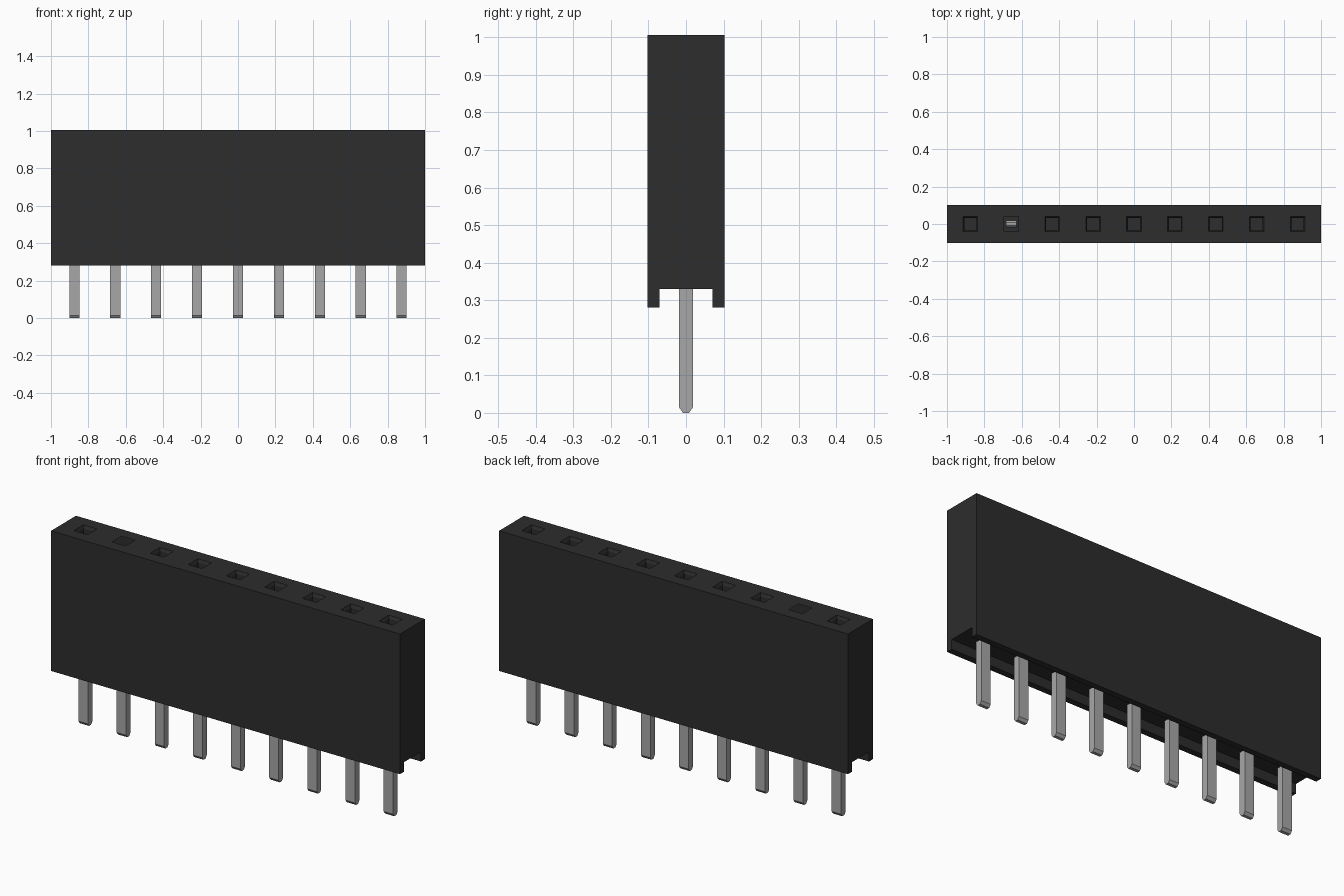
import bpy, bmesh
from mathutils import Vector

cube = bpy.data.objects.get("Cube")
if cube:
    bpy.data.objects.remove(cube, do_unlink=True)

PITCH, COUNT = 0.2187, 9
OPEN_SLOT = 1            # socket that opens straight onto its contact
TOP, HALF = 1.006, 0.039
CENTRES = [(i - (COUNT - 1) / 2) * PITCH for i in range(COUNT)]


def material(name, value):
    mat = bpy.data.materials.new(name)
    mat.use_nodes = True
    colour = (value, value, value, 1)
    mat.diffuse_color = colour
    mat.node_tree.nodes["Principled BSDF"].inputs["Base Color"].default_value = colour
    return mat


def finish(bm, name, mat):
    mesh = bpy.data.meshes.new(name)
    bm.to_mesh(mesh)
    bm.free()
    mesh.materials.append(mat)
    obj = bpy.data.objects.new(name, mesh)
    bpy.context.collection.objects.link(obj)
    return obj


def extruded(profile, half_width):
    """Extrude a (y, z) outline symmetrically along x."""
    bm = bmesh.new()
    face = bm.faces.new([bm.verts.new((-half_width, y, z)) for y, z in profile])
    result = bmesh.ops.extrude_face_region(bm, geom=[face])
    moved = [g for g in result["geom"] if isinstance(g, bmesh.types.BMVert)]
    bmesh.ops.translate(bm, verts=moved, vec=(2 * half_width, 0, 0))
    bmesh.ops.recalc_face_normals(bm, faces=bm.faces)
    return bm


def top_faces(bm):
    return [f for f in bm.faces if f.normal.z > 0.9 and f.calc_center_median().z > TOP - 0.001]


def cut_top(bm, co, normal):
    faces = top_faces(bm)
    geom = set(faces)
    for f in faces:
        geom.update(f.edges)
        geom.update(f.verts)
    bmesh.ops.bisect_plane(bm, geom=list(geom), plane_co=co, plane_no=normal)


plastic = material("black plastic", 0.026)
metal = material("grey metal", 0.39)

# Housing: block with a channel along its underside
bm = extruded([(-0.102, 0.28), (-0.102, TOP), (0.102, TOP), (0.102, 0.28),
               (0.07, 0.28), (0.07, 0.33), (-0.07, 0.33), (-0.07, 0.28)], 1)
bm.normal_update()

# Square socket openings marked out on the top
for x in CENTRES:
    for side in (-HALF, HALF):
        cut_top(bm, (x + side, 0, 0), (1, 0, 0))
for side in (-HALF, HALF):
    cut_top(bm, (0, side, 0), (0, 1, 0))
bm.normal_update()

# Funnel and deep well for each socket
for i, x in enumerate(CENTRES):
    middle = Vector((x, 0, TOP))
    face = min(top_faces(bm), key=lambda f: (f.calc_center_median() - middle).length)
    if i == OPEN_SLOT:
        bmesh.ops.delete(bm, geom=[face], context="FACES_ONLY")
        continue
    bmesh.ops.inset_individual(bm, faces=[face], thickness=0.01, depth=-0.015)
    well = bmesh.ops.extrude_discrete_faces(bm, faces=[face])["faces"][0]
    bmesh.ops.translate(bm, verts=well.verts, vec=(0, 0, -0.3))
    bm.normal_update()
finish(bm, "housing", plastic)

# Contact pins with chamfered ends
for i, x in enumerate(CENTRES):
    low = [(-0.008, 0), (-0.018, 0.014)]
    high = [(-0.018, 0.586), (-0.008, 0.6)]
    left = low + high
    right = [(-y, z) for y, z in reversed(left)]
    pin = finish(extruded(left + right, 0.027), f"pin_{i + 1}", metal)
    pin.location.x = x
